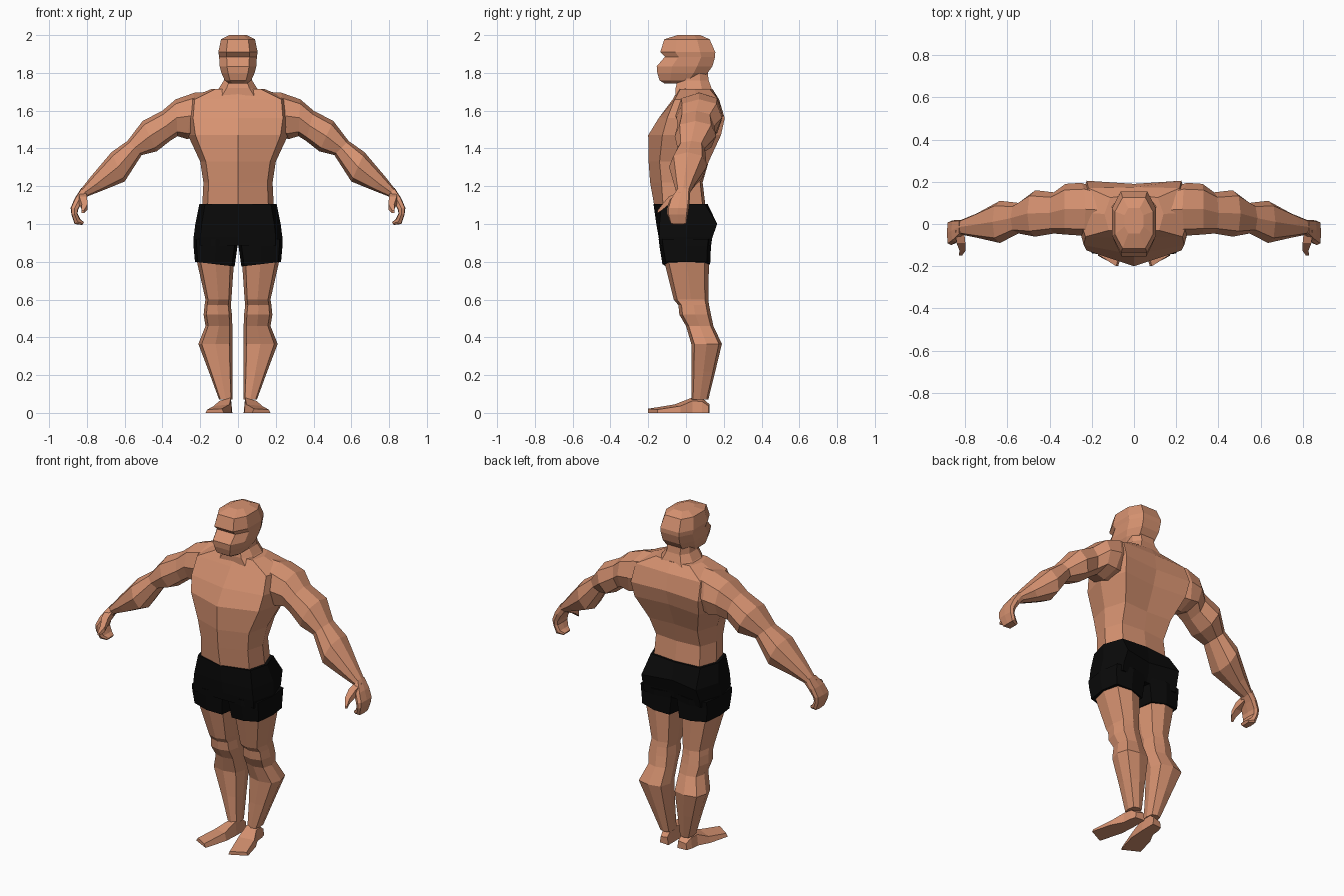
import bpy, bmesh
from mathutils import Vector


def material(name, col):
    m = bpy.data.materials.new(name)
    m.diffuse_color = (*col, 1)
    return m


SKIN = material("tan skin", (0.68, 0.29, 0.165))
BLACK = material("black cloth", (0.003, 0.003, 0.003))


def loft(name, rings, mat, mirror=False):
    """Bridge equal-sized rings of points, cap both ends, optionally mirror in x."""
    bm = bmesh.new()
    vs = [[bm.verts.new(p) for p in r] for r in rings]
    n = len(rings[0])
    for a, b in zip(vs, vs[1:]):
        for i in range(n):
            j = (i + 1) % n
            bm.faces.new((a[i], a[j], b[j], b[i]))
    bm.faces.new(vs[0])
    bm.faces.new(vs[-1])
    bmesh.ops.recalc_face_normals(bm, faces=bm.faces)
    me = bpy.data.meshes.new(name)
    bm.to_mesh(me)
    bm.free()
    me.materials.append(mat)
    ob = bpy.data.objects.new(name, me)
    bpy.context.collection.objects.link(ob)
    if mirror:
        ob.modifiers.new("mirror", 'MIRROR').use_mirror_merge = False
    return ob


def shape(d):
    return [(1, 0), (d, d), (0, 1), (-d, d), (-1, 0), (-d, -d), (0, -1), (d, -d)]


ROUND = shape(0.76)
FULL = shape(0.86)
FLAT = [(1, .45), (.6, 1), (-.6, 1), (-1, .45), (-1, -.45), (-.6, -1), (.6, -1), (1, -.45)]


def limb(sections, unit=ROUND):
    """Section: one edge (x, z), opposite edge (x, z), front y, back y."""
    out = []
    for ax, az, bx, bz, yf, yb in sections:
        c = Vector(((ax + bx) / 2, (yf + yb) / 2, (az + bz) / 2))
        u = Vector(((ax - bx) / 2, 0, (az - bz) / 2))
        v = Vector((0, (yb - yf) / 2, 0))
        out.append([c + u * p + v * q for p, q in unit])
    return out


def trunk(sections):
    """Section: z, half width, front centre y, front side y, back side y, back centre y."""
    out = []
    for z, w, fc, fs, bs, bc in sections:
        half = [(w * .85, fs), (w, fs * .5 + bs * .5), (w * .8, bs)]
        ring = [(0, fc)] + half + [(0, bc)] + [(-x, y) for x, y in reversed(half)]
        out.append([(x, y, z) for x, y in ring])
    return out


def upright(sections):
    """Symmetric section: z, half width, front y, back y."""
    return [(w, z, -w, z, f, b) for z, w, f, b in sections]


# torso with chest, back and sloping shoulders
loft("torso", trunk([
    (1.08, .19, -.165, -.12, .09, .105),
    (1.22, .183, -.19, -.13, .075, .088),
    (1.33, .20, -.198, -.14, .12, .11),
    (1.47, .265, -.2, -.125, .185, .165),
    (1.56, .28, -.145, -.10, .205, .19),
    (1.66, .27, -.07, -.06, .17, .175),
    (1.715, .14, -.04, -.03, .125, .14)]), SKIN)

# neck
loft("neck", limb(upright([
    (1.67, .15, -.055, .15), (1.72, .10, -.055, .135),
    (1.76, .075, -.045, .12), (1.84, .07, -.04, .11)]), FLAT), SKIN)

# head with brow ledge and jutting jaw
loft("head", limb(upright([
    (2.0, .045, -.045, .075), (1.978, .09, -.115, .125),
    (1.91, .104, -.136, .155), (1.885, .10, -.112, .154),
    (1.835, .097, -.155, .14), (1.80, .088, -.152, .115),
    (1.76, .07, -.14, .07), (1.745, .05, -.115, .03)]), FLAT), SKIN)

# arms from inside the shoulder to the wrist
loft("arms", limb([
    (.14, 1.70, .2, 1.46, -.04, .17),
    (.23, 1.695, .27, 1.45, -.055, .195),
    (.33, 1.66, .32, 1.465, -.05, .19),
    (.40, 1.60, .36, 1.44, -.045, .15),
    (.505, 1.545, .43, 1.385, -.06, .16),
    (.585, 1.44, .51, 1.365, -.045, .10),
    (.67, 1.38, .60, 1.225, -.09, .11),
    (.78, 1.25, .71, 1.18, -.065, .05),
    (.835, 1.18, .80, 1.145, -.05, .02)]), SKIN, True)

# hands with curled fingers, and thumbs
loft("hands", limb([
    (.83, 1.19, .795, 1.15, -.05, .02),
    (.865, 1.135, .82, 1.12, -.085, .02),
    (.886, 1.085, .845, 1.08, -.10, .015),
    (.882, 1.05, .85, 1.055, -.10, .01),
    (.865, 1.0, .835, 1.025, -.085, .005),
    (.825, .995, .815, 1.01, -.07, -.01)], FULL), SKIN, True)
loft("thumbs", [[(x + dx, y, z + dz) for dx, dz in
                 ((-r, -r), (r, -r), (r, r), (-r, r))]
                for x, y, z, r in ((.825, -.03, 1.15, .02), (.82, -.09, 1.125, .021),
                                   (.812, -.125, 1.09, .015), (.822, -.15, 1.065, .007))],
     SKIN, True)

# shorts: pelvis block and two leg tubes
loft("shorts", trunk([
    (1.105, .205, -.172, -.13, .10, .115),
    (1.0, .226, -.157, -.14, .165, .13),
    (.93, .235, -.145, -.14, .14, .12),
    (.885, .234, -.138, -.135, .13, .11)]), BLACK)
loft("shorts_legs", limb([
    (.0, .92, .235, .92, -.145, .138),
    (.003, .88, .235, .88, -.14, .132),
    (.018, .775, .228, .80, -.125, .128)], FULL), BLACK, True)

# legs: thigh, knee and calf
loft("legs", limb([
    (.02, .82, .222, .82, -.12, .122),
    (.035, .60, .172, .60, -.065, .118),
    (.038, .57, .177, .57, -.04, .122),
    (.032, .52, .182, .52, -.035, .132),
    (.03, .46, .172, .46, .0, .145),
    (.028, .365, .21, .365, .028, .19),
    (.03, .22, .155, .22, .03, .155),
    (.03, .07, .10, .07, .028, .118)], shape(.8)), SKIN, True)

# feet: four-sided sections from heel to toes, splayed outward
foot = [(.03, .125, .09, .12, .045), (.03, .09, .10, .085, .075),
        (.03, .03, .105, .035, .08), (.035, -.06, .14, -.03, .045),
        (.075, -.2, .172, -.15, .022)]
loft("feet", [[(xi, yi, 0), (xo, yo, 0), (xo * .9 + xi * .1, yo, h * .8),
               (xi * .9 + xo * .1, yi, h)] for xi, yi, xo, yo, h in foot], SKIN, True)
